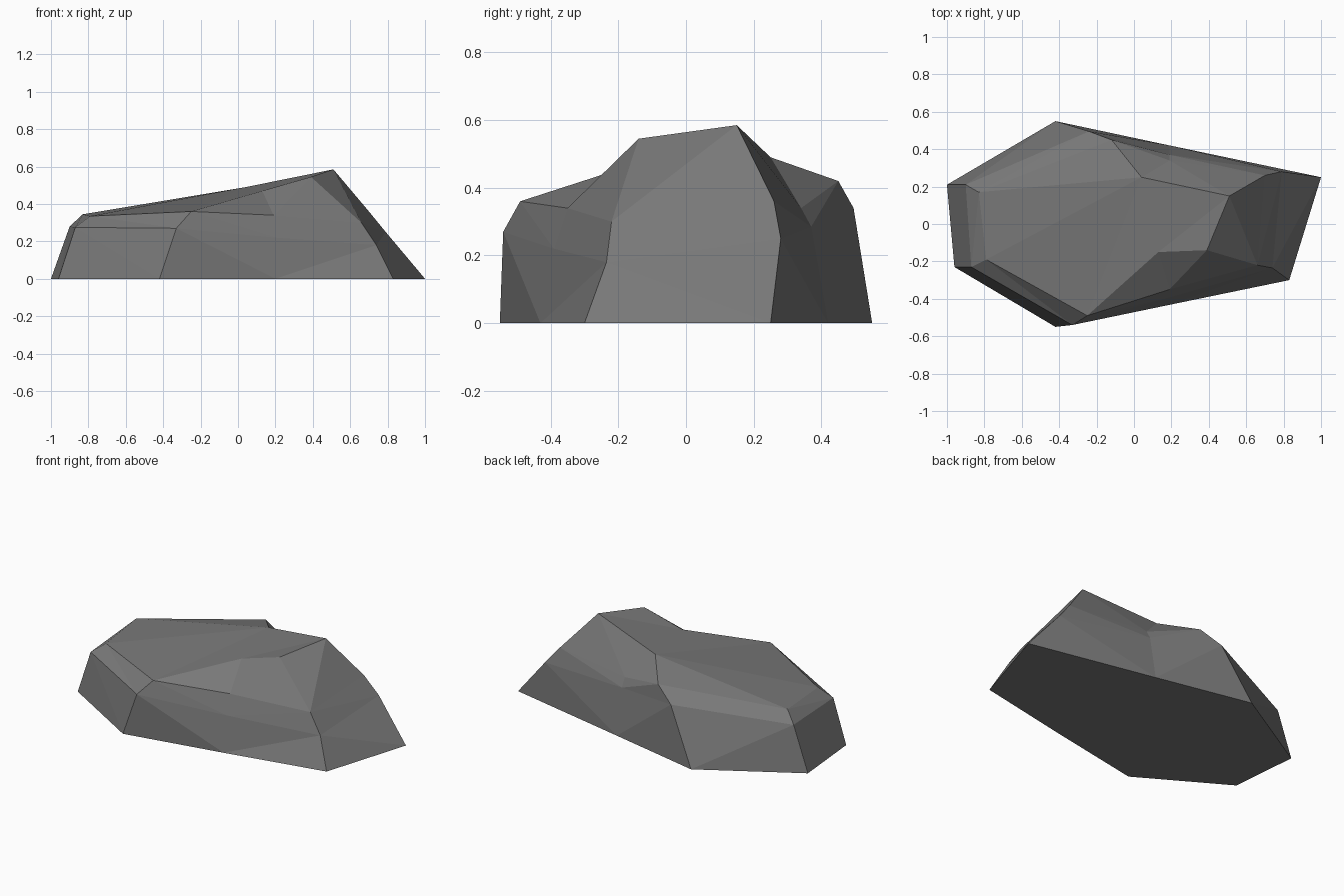
import bpy, bmesh

if "Cube" in bpy.data.objects:
    bpy.data.objects.remove(bpy.data.objects["Cube"])

# Outline rings of the boulder, counter-clockwise from the back left corner
BASE = [(-1, .21, 0), (-.96, -.23, 0), (-.42, -.55, 0), (.20, -.43, 0),
        (.83, -.30, 0), (1, .25, 0), (.19, .42, 0), (-.42, .55, 0)]
WAIST = [(-.90, .21, .28), (-.87, -.23, .275), (-.33, -.54, .27), (.20, -.39, .22),
         (.74, -.235, .18), (.79, .28, .25), (.19, .37, .285), (-.24, .495, .34)]
SHOULDER = [(-.83, .17, .345), (-.79, -.19, .335), (-.25, -.49, .36), (.19, -.35, .34),
            (.66, -.22, .30), (.70, .26, .36), (.19, .34, .34), (-.12, .45, .42)]
# Raised crest at the right end
CREST = [(.13, -.15, .47), (.39, -.14, .545), (.51, .15, .585), (.04, .25, .49)]

bm = bmesh.new()
base, waist, rim, crest = ([bm.verts.new(p) for p in ring]
                           for ring in (BASE, WAIST, SHOULDER, CREST))

# Underside and sloping sides
bm.faces.new(base[::-1])
for low, high in ((base, waist), (waist, rim)):
    for i in range(8):
        j = (i + 1) % 8
        bm.faces.new((low[i], low[j], high[j], high[i]))

# Sloping top, then the chipped facets in front, at the right and behind
a, b, c, d = crest
for face in ((rim[0], rim[1], rim[2], a, b, c, d, rim[7]),
             (rim[2], rim[3], a), (a, rim[3], b), (rim[3], rim[4], b),
             (rim[4], rim[5], c, b),
             (rim[5], rim[6], c), (rim[6], d, c), (rim[6], rim[7], d)):
    bm.faces.new(face)

bmesh.ops.triangulate(bm, faces=[f for f in bm.faces if len(f.verts) > 3])
bmesh.ops.recalc_face_normals(bm, faces=bm.faces[:])

mesh = bpy.data.meshes.new("boulder")
bm.to_mesh(mesh)
bm.free()

# Single stone colour
stone = bpy.data.materials.new("grey stone")
stone.diffuse_color = (.19, .19, .19, 1)
stone.use_nodes = True
stone.node_tree.nodes["Principled BSDF"].inputs["Base Color"].default_value = stone.diffuse_color
mesh.materials.append(stone)
bpy.context.collection.objects.link(bpy.data.objects.new("boulder", mesh))
